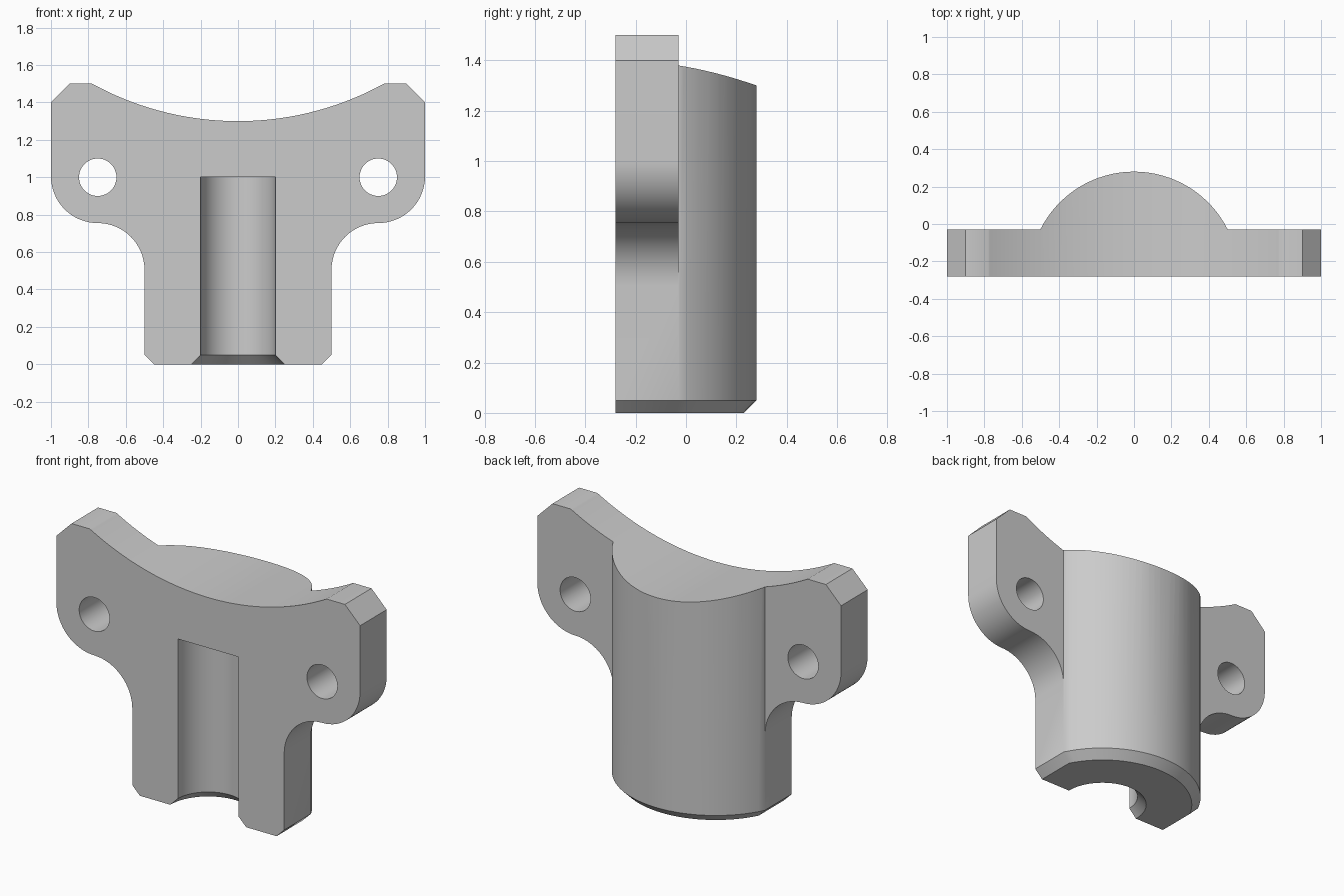
import bpy, bmesh, math
from mathutils import Matrix, Vector

cube = bpy.data.objects.get("Cube")
if cube:
    bpy.data.objects.remove(cube, do_unlink=True)

FRONT, BACK = -0.28, -0.03      # plate faces; the bore and body share the front axis
SADDLE_R, SADDLE_Z = 1.62, 2.92

grey = bpy.data.materials.new("light grey")
grey.use_nodes = True
grey.diffuse_color = (0.6, 0.6, 0.6, 1)
grey.node_tree.nodes["Principled BSDF"].inputs["Base Color"].default_value = grey.diffuse_color


def arc(cx, cy, r, a0, a1, n):
    """Points along an arc, angles in degrees."""
    angles = [math.radians(a0 + (a1 - a0) * i / n) for i in range(n + 1)]
    return [(cx + r * math.cos(a), cy + r * math.sin(a)) for a in angles]


def loft(name, rings):
    """Solid through matching closed rings of points, capped at both ends."""
    bm = bmesh.new()
    loops = [[bm.verts.new(p) for p in ring] for ring in rings]
    for a, b in zip(loops, loops[1:]):
        for i in range(len(a)):
            j = (i + 1) % len(a)
            bm.faces.new((a[i], a[j], b[j], b[i]))
    bm.faces.new(loops[0])
    bm.faces.new(loops[-1])
    bmesh.ops.recalc_face_normals(bm, faces=bm.faces)
    mesh = bpy.data.meshes.new(name)
    bm.to_mesh(mesh)
    bm.free()
    mesh.materials.append(grey)
    obj = bpy.data.objects.new(name, mesh)
    bpy.context.collection.objects.link(obj)
    return obj


def extrude_y(name, outline, y0, y1):
    return loft(name, [[(x, y, z) for x, z in outline] for y in (y0, y1)])


def stack_z(name, sections):
    return loft(name, [[(x, y, z) for x, y in pts] for z, pts in sections])


def combine(obj, other, operation):
    """Apply a boolean and remove the helper."""
    other.hide_render = True
    mod = obj.modifiers.new(operation.lower(), 'BOOLEAN')
    mod.operation, mod.object, mod.solver = operation, other, 'EXACT'
    bpy.context.view_layer.objects.active = obj
    bpy.ops.object.modifier_apply(modifier=mod.name)
    bpy.data.objects.remove(other, do_unlink=True)


def body_section(half_width, radius):
    a = math.degrees(math.acos(half_width / radius))
    return [(-half_width, FRONT), (half_width, FRONT)] + arc(0, FRONT, radius, a, 180 - a, 32)


# Rounded body with a chamfered foot
bracket = stack_z("saddle_bracket", [(0, body_section(0.45, 0.51)),
                                     (0.05, body_section(0.5, 0.56)),
                                     (1.45, body_section(0.5, 0.56))])

# Mounting plate with filleted ears
half = (arc(0.75, 0.505, 0.25, 180, 90, 16) + arc(0.75, 1.005, 0.25, -90, 0, 16)[1:]
        + [(1, 1.4), (0.9, 1.5)])
outline = half + [(-x, z) for x, z in reversed(half)]
combine(bracket, extrude_y("mounting_plate", outline, FRONT, BACK), 'UNION')

# Curved saddle across the top
sweep = arc(0, SADDLE_Z, SADDLE_R, 205, 335, 96)
combine(bracket, extrude_y("saddle_cutter", sweep, -0.5, 0.5), 'DIFFERENCE')

# Vertical bore with a flared mouth, open at the front
bore = [(z, arc(0, FRONT, r, 0, 350.625, 63 - 1 + 1)[:64])
        for z, r in ((-0.05, 0.3), (0.05, 0.2), (1.0, 0.2))]
combine(bracket, stack_z("bore_cutter", bore), 'DIFFERENCE')

# Screw holes through the ears
for side in (-1, 1):
    hole = arc(side * 0.75, 1.0, 0.1, 0, 352.5, 47)
    combine(bracket, extrude_y("hole_cutter", hole, -0.5, 0.2), 'DIFFERENCE')

bpy.ops.object.select_all(action='DESELECT')
bracket.select_set(True)
bpy.context.view_layer.objects.active = bracket
bpy.ops.object.shade_smooth_by_angle(angle=math.radians(30))
